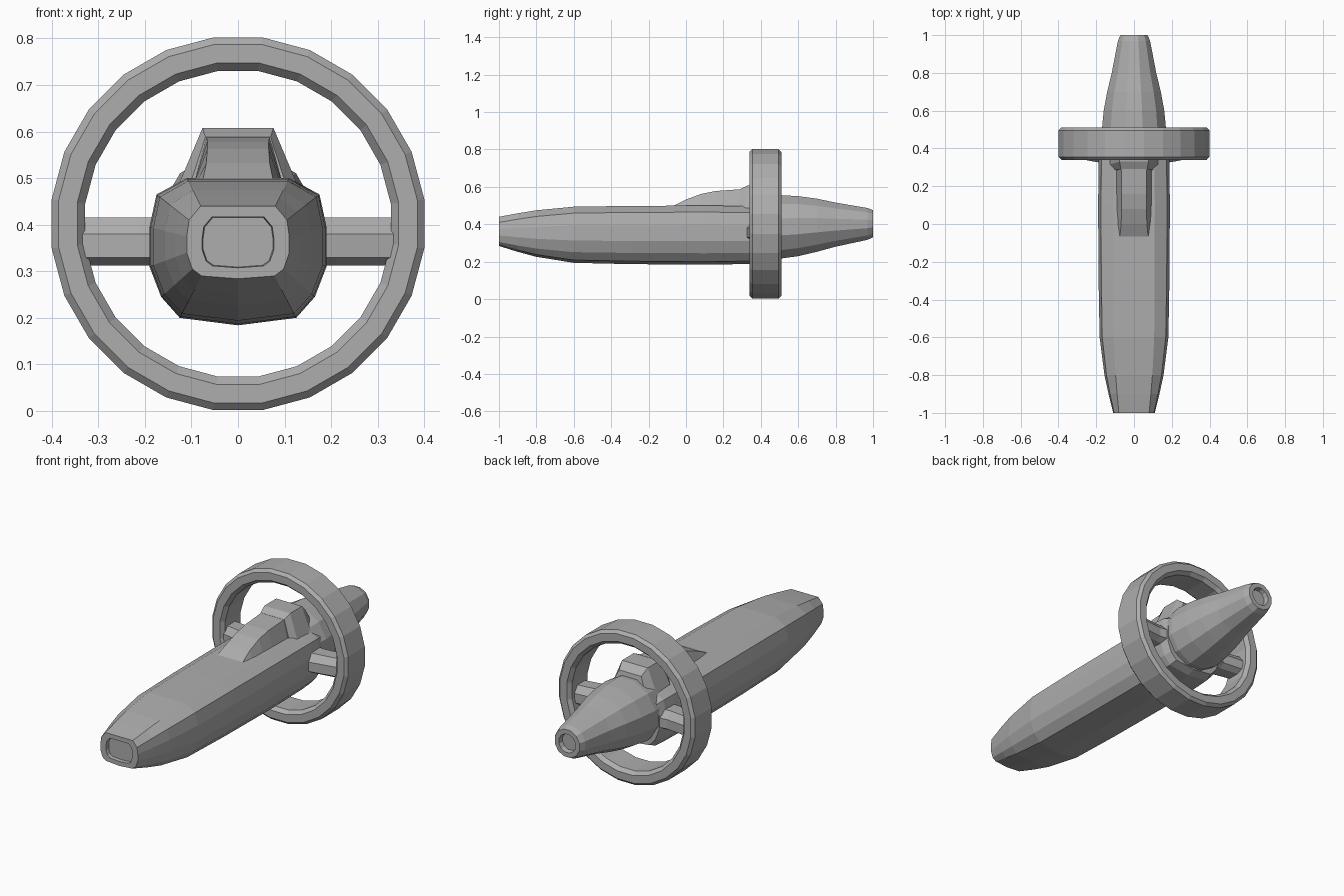
import bpy
import math
from mathutils import Vector

cube = bpy.data.objects.get("Cube")
if cube:
    bpy.data.objects.remove(cube, do_unlink=True)

hull_grey = bpy.data.materials.new("hull grey")
hull_grey.use_nodes = True
GREY = (0.42, 0.42, 0.42, 1)
hull_grey.diffuse_color = GREY
hull_grey.node_tree.nodes["Principled BSDF"].inputs["Base Color"].default_value = GREY


def loft(name, rings, caps=True, closed=False):
    """Skin equal-length rings of points into one flat-faced object."""
    n, m = len(rings[0]), len(rings)
    verts = [tuple(p) for ring in rings for p in ring]
    faces = []
    for i in range(m if closed else m - 1):
        a, b = i * n, (i + 1) % m * n
        faces += [(a + j, a + (j + 1) % n, b + (j + 1) % n, b + j) for j in range(n)]
    if caps and not closed:
        faces += [tuple(reversed(range(n))), tuple(range((m - 1) * n, m * n))]
    mesh = bpy.data.meshes.new(name)
    mesh.from_pydata(verts, [], faces)
    mesh.materials.append(hull_grey)
    obj = bpy.data.objects.new(name, mesh)
    bpy.context.collection.objects.link(obj)
    # Make every face point outward
    bpy.context.view_layer.objects.active = obj
    obj.select_set(True)
    bpy.ops.object.mode_set(mode='EDIT')
    bpy.ops.mesh.select_all(action='SELECT')
    bpy.ops.mesh.normals_make_consistent(inside=False)
    bpy.ops.object.mode_set(mode='OBJECT')
    obj.select_set(False)
    return obj


def mirrored(half):
    """Complete an x >= 0 half outline, given from top to bottom."""
    return half + [(-x, z) for x, z in reversed(half) if x > 0]


def circle(y, radius, z, sides):
    step = 2 * math.pi / sides
    return [Vector((radius * math.cos((k + 0.5) * step), y,
                    z + radius * math.sin((k + 0.5) * step))) for k in range(sides)]


# Fuselage: blend from the nose outline to the full outline, with a recessed nose
nose = mirrored([(0.08, 0.44), (0.105, 0.41), (0.11, 0.375), (0.11, 0.34),
                 (0.098, 0.305), (0.078, 0.29), (0, 0.284)])
full = mirrored([(0.11, 0.5), (0.175, 0.465), (0.19, 0.395), (0.19, 0.31),
                 (0.165, 0.245), (0.125, 0.2), (0, 0.184)])


def hull_ring(y, t):
    return [Vector((a[0] + (b[0] - a[0]) * t, y, a[1] + (b[1] - a[1]) * t))
            for a, b in zip(nose, full)]


def nose_inset(y, scale):
    return [Vector((x * scale, y, 0.362 + (z - 0.362) * scale)) for x, z in nose]


stations = [(-1, 0), (-0.9, 0.31), (-0.8, 0.58), (-0.6, 0.9), (-0.3, 0.97),
            (0.1, 1), (0.36, 0.96), (0.43, 0.92), (0.47, 0.75)]
loft("fuselage", [nose_inset(-0.98, 0.68), nose_inset(-1, 0.7)]
     + [hull_ring(y, t) for y, t in stations])

# Tail cone with a recessed exhaust
tail = [(0.4, 0.165, 0.385), (0.5, 0.176, 0.386), (0.6, 0.166, 0.39),
        (0.7, 0.147, 0.395), (0.8, 0.122, 0.398), (0.97, 0.088, 0.402),
        (1, 0.075, 0.403), (1, 0.05, 0.403), (0.975, 0.045, 0.403)]
loft("tail_cone", [circle(y, r, z, 12) for y, r, z in tail])

# Ring wing: chamfered section swept round the fuselage
section = [(0.4, 0.355), (0.4, 0.495), (0.385, 0.51), (0.345, 0.51),
           (0.328, 0.49), (0.328, 0.36), (0.345, 0.34), (0.385, 0.34)]
loft("ring_wing", [circle(y, r / math.cos(math.pi / 24), 0.402, 24)
                   for r, y in section], closed=True)

# Struts joining the fuselage to the ring
strut = [(0, 0.33), (0, 0.38), (0.03, 0.415), (0.1, 0.415),
         (0.13, 0.38), (0.13, 0.33), (0.1, 0.312), (0.03, 0.312)]
for side, sign in (("left", 1), ("right", -1)):
    loft(side + "_strut", [[Vector((sign * x, y0 + d * depth, z)) for d, z in strut]
                           for x, y0, depth in ((0.15, 0.32, 1.15),
                                                (0.21, 0.33, 1), (0.34, 0.355, 0.9))])


def hump(name, spans):
    """Trapezoid hump on the back: y at base, y at top, base and top half widths, top z."""
    loft(name, [[Vector((-b, yb, 0.48)), Vector((b, yb, 0.48)),
                 Vector((t, yt, z)), Vector((-t, yt, z))] for yb, yt, b, t, z in spans])


# Canopy and the intake housing behind it
hump("canopy", [(-0.075, -0.07, 0.085, 0.075, 0.498), (0.0, 0.0, 0.095, 0.068, 0.532),
                (0.08, 0.08, 0.098, 0.066, 0.562), (0.16, 0.16, 0.098, 0.066, 0.578),
                (0.33, 0.33, 0.098, 0.068, 0.59)])
hump("canopy_housing", [(0.285, 0.29, 0.105, 0.07, 0.588), (0.315, 0.33, 0.13, 0.076, 0.608),
                        (0.43, 0.43, 0.13, 0.076, 0.608), (0.49, 0.47, 0.11, 0.065, 0.575)])
